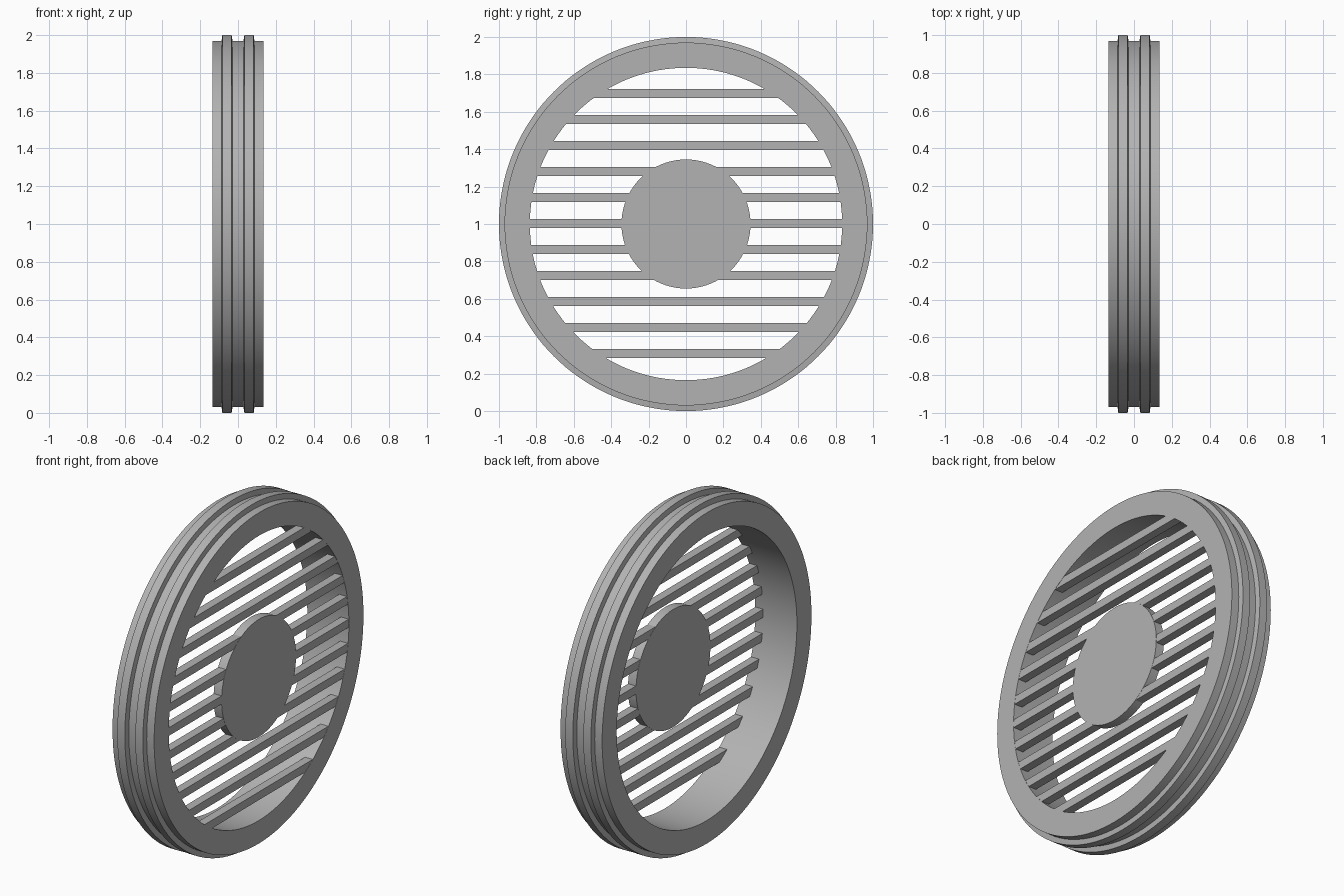
import bpy, bmesh, math

if "Cube" in bpy.data.objects:
    bpy.data.objects.remove(bpy.data.objects["Cube"])

SEG = 144
CZ = 1.0            # height of the wheel axis
R_IN, R_OUT, R_RIB = 0.835, 0.97, 1.0
R_HUB = 0.345
X0, X1 = 0.083, 0.135   # depth range of hub and slats

grey = bpy.data.materials.new("plain_grey")
grey.diffuse_color = (0.45, 0.45, 0.45, 1)
grey.use_nodes = True
grey.node_tree.nodes["Principled BSDF"].inputs["Base Color"].default_value = grey.diffuse_color


def finish(bm, name):
    bmesh.ops.recalc_face_normals(bm, faces=bm.faces[:])
    me = bpy.data.meshes.new(name)
    bm.to_mesh(me)
    bm.free()
    me.materials.append(grey)
    ob = bpy.data.objects.new(name, me)
    bpy.context.collection.objects.link(ob)
    bpy.ops.object.select_all(action='DESELECT')
    ob.select_set(True)
    bpy.context.view_layer.objects.active = ob
    bpy.ops.object.shade_smooth_by_angle(angle=math.radians(20))
    return ob


def lathe(name, profile, closed):
    """Turn (x, radius) points around the wheel axis."""
    bm = bmesh.new()
    rings = []
    for x, r in profile:
        rings.append([bm.verts.new((x, r * math.cos(2 * math.pi * i / SEG),
                                    CZ + r * math.sin(2 * math.pi * i / SEG)))
                      for i in range(SEG)])
    n = len(rings)
    for k in range(n if closed else n - 1):
        a, b = rings[k], rings[(k + 1) % n]
        for i in range(SEG):
            j = (i + 1) % SEG
            bm.faces.new((a[i], a[j], b[j], b[i]))
    if not closed:
        bm.faces.new(rings[0])
        bm.faces.new(rings[-1])
    return finish(bm, name)


# outer ring with two raised ribs
half = [(0.135, R_OUT), (0.087, R_OUT), (0.083, R_RIB), (0.034, R_RIB), (0.029, R_OUT)]
profile = [(0.135, R_IN)] + half + [(-x, r) for x, r in reversed(half)] + [(-0.135, R_IN)]
lathe("outer_ring", profile, True)

# central disc, flush with the right face
lathe("hub_disc", [(X0, R_HUB), (X1, R_HUB)], False)


# horizontal grille slats
def reach(r, z):
    return math.sqrt(max(r * r - z * z, 0))


def slat(name, z, y0, y1):
    bm = bmesh.new()
    h = 0.024
    xa, xb = X0 + 0.001, X1 - 0.001
    zi = abs(z)

    def end(y, zz):
        # ends follow the ring or hub curve, slightly embedded
        return y(zz)
    v = []
    for x in (xa, xb):
        for f, zz in ((y0, z - h), (y1, z - h), (y1, z + h), (y0, z + h)):
            v.append(bm.verts.new((x, end(f, zz), CZ + zz)))
    for q in ((0, 1, 2, 3), (4, 5, 6, 7), (0, 1, 5, 4), (1, 2, 6, 5), (2, 3, 7, 6), (3, 0, 4, 7)):
        bm.faces.new([v[i] for i in q])
    finish(bm, name)


def outer(s):
    return lambda zz: s * (reach(R_IN, zz) + 0.012)


def inner(s):
    return lambda zz: s * (reach(R_HUB, zz) - 0.012)


for i in range(11):
    z = 0.698 - 0.139 * i
    if abs(z) < R_HUB - 0.03:
        slat(f"slat_{i}_left", z, outer(-1), inner(-1))
        slat(f"slat_{i}_right", z, inner(1), outer(1))
    else:
        slat(f"slat_{i}", z, outer(-1), outer(1))
